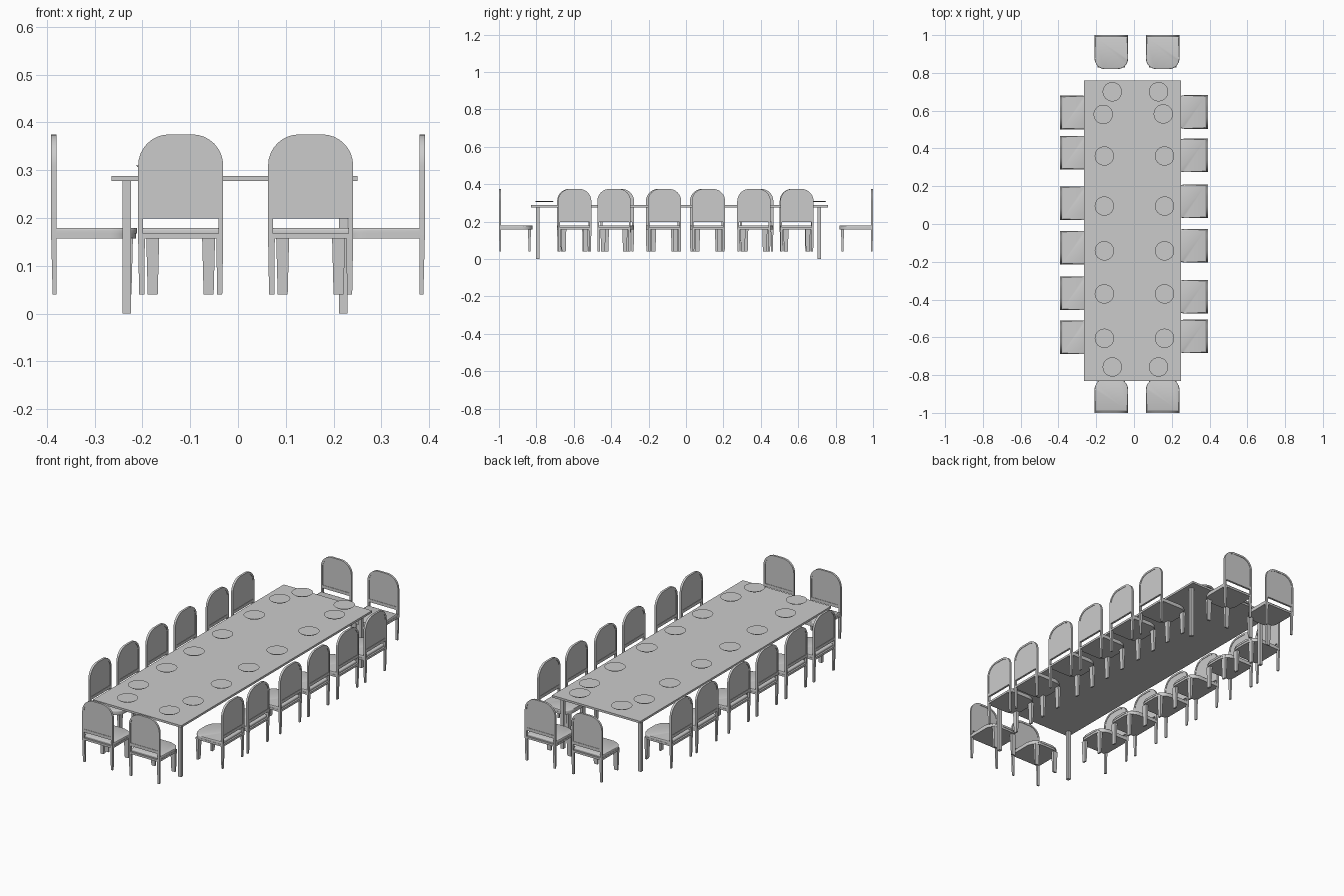
import bpy, bmesh, math
from mathutils import Matrix

if "Cube" in bpy.data.objects:
    bpy.data.objects.remove(bpy.data.objects["Cube"])

grey = bpy.data.materials.new("light grey")
grey.diffuse_color = (0.6, 0.6, 0.6, 1)
grey.use_nodes = True
grey.node_tree.nodes["Principled BSDF"].inputs["Base Color"].default_value = grey.diffuse_color


def finish(name, bm):
    bmesh.ops.recalc_face_normals(bm, faces=bm.faces)
    me = bpy.data.meshes.new(name)
    bm.to_mesh(me)
    bm.free()
    me.materials.append(grey)
    return me


def place(name, me, matrix=Matrix()):
    ob = bpy.data.objects.new(name, me)
    ob.matrix_world = matrix
    bpy.context.collection.objects.link(ob)
    return ob


def frustum(bm, x0, x1, y0, y1, z0, z1, top=None):
    """Box, with an optional different rectangle at the top."""
    a0, a1, b0, b1 = top or (x0, x1, y0, y1)
    lo = [bm.verts.new((x, y, z0)) for x, y in ((x0, y0), (x1, y0), (x1, y1), (x0, y1))]
    hi = [bm.verts.new((x, y, z1)) for x, y in ((a0, b0), (a1, b0), (a1, b1), (a0, b1))]
    bm.faces.new(lo[::-1])
    bm.faces.new(hi)
    for i in range(4):
        j = (i + 1) % 4
        bm.faces.new((lo[i], lo[j], hi[j], hi[i]))


def arch(half, base, top, r, n=8):
    """Outline going up the right side, over two rounded corners and down."""
    pts = [(half, base)]
    for k in range(2 * n + 2):
        i = k if k <= n else k - 1
        a = math.pi / 2 * i / n
        cx = (half - r) if k <= n else -(half - r)
        pts.append((cx + r * math.cos(a), top - r + r * math.sin(a)))
    return pts + [(-half, base)]


def slab(bm, pts, d0, d1, upright):
    """Extrude an outline along y (upright) or z (flat)."""
    def ring(d):
        return [bm.verts.new((u, d, v) if upright else (u, v, d)) for u, v in pts]
    a, b = ring(d0), ring(d1)
    bm.faces.new(a)
    bm.faces.new(b[::-1])
    for i in range(len(pts)):
        j = (i + 1) % len(pts)
        bm.faces.new((a[i], a[j], b[j], b[i]))


# Chair, facing +y with its back at y = 0
H = 0.089
outer = arch(H, 0.158, 0.375, 0.065)
inner = arch(H - 0.01, 0.158, 0.365, 0.055)

# back frame: a strip between two arches
bm = bmesh.new()
rows = [[bm.verts.new((x, y, z)) for x, z in pts]
        for pts, y in ((outer, 0), (outer, 0.011), (inner, 0.011), (inner, 0))]
for k in range(4):
    a, b = rows[k], rows[(k + 1) % 4]
    for i in range(len(outer) - 1):
        bm.faces.new((a[i], a[i + 1], b[i + 1], b[i]))
for i in (0, -1):
    bm.faces.new([r[i] for r in rows])
frustum(bm, -H + 0.008, H - 0.008, 0.0, 0.011, 0.199, 0.215)
frame = finish("back_frame", bm)

# back panel, set in from the frame
bm = bmesh.new()
slab(bm, arch(H - 0.009, 0.21, 0.366, 0.056), 0.002, 0.009, True)
panel = finish("back_panel", bm)

# seat rail and softened cushion, rounded at the front
bm = bmesh.new()
slab(bm, arch(H, 0.0, 0.178, 0.055), 0.157, 0.168, False)
rail = finish("seat_rail", bm)
bm = bmesh.new()
slab(bm, arch(H - 0.001, 0.009, 0.18, 0.055), 0.168, 0.179, False)
rim = [e for e in bm.edges if all(v.co.z > 0.178 for v in e.verts)]
bmesh.ops.bevel(bm, geom=rim, offset=0.005, segments=3, profile=0.5, affect='EDGES')
cushion = finish("seat_cushion", bm)

# tapered legs
bm = bmesh.new()
for s in (-1, 1):
    frustum(bm, s * 0.076, s * 0.087, 0.003, 0.011, 0.04, 0.158,
            (s * 0.075, s * H, 0.0, 0.011))
back_legs = finish("back_legs", bm)
bm = bmesh.new()
for s in (-1, 1):
    frustum(bm, s * 0.048, s * 0.069, 0.159, 0.168, 0.04, 0.158,
            (s * 0.045, s * 0.072, 0.155, 0.171))
front_legs = finish("front_legs", bm)


def chair(x, y, turn):
    m = Matrix.Translation((x, y, 0)) @ Matrix.Rotation(math.radians(turn), 4, 'Z')
    for me in (frame, panel, rail, cushion, back_legs, front_legs):
        ob = place("chair_" + me.name, me, m)
        if turn == 0:
            parts.append(ob)


parts = []
for x in (-0.12, 0.152):
    chair(x, -1.0, 0)
    chair(x, 1.0, 180)
for y in (0.59, 0.378, 0.11, -0.125, -0.367, -0.6):
    chair(-0.391, y, -90)
for y in (0.593, 0.363, 0.12, -0.115, -0.385, -0.595):
    chair(0.391, y, 90)

# Table
bm = bmesh.new()
frustum(bm, -0.265, 0.25, -0.83, 0.76, 0.277, 0.288)
place("table_top", finish("table_top", bm))
bm = bmesh.new()
for x in (-0.233, 0.22):
    for y in (-0.793, 0.712):
        frustum(bm, x - 0.009, x + 0.009, y - 0.009, y + 0.009, 0, 0.278)
place("table_legs", finish("table_legs", bm))

# Plates, just above the table
bm = bmesh.new()
bmesh.ops.create_cone(bm, cap_ends=True, segments=32, radius1=0.043, radius2=0.051, depth=0.006)
plate = finish("plate", bm)
spots = [(x, y) for y in (0.7, -0.757) for x in (-0.115, 0.13)]
spots += [(-0.163, 0.58), (0.155, 0.583)]
spots += [(x, y) for y in (0.36, 0.095, -0.142, -0.37, -0.605) for x in (-0.157, 0.162)]
for x, y in spots:
    place("plate", plate, Matrix.Translation((x, y, 0.307)))

# smooth shading with sharp edges kept (meshes are shared by all chairs)
bpy.ops.object.select_all(action='DESELECT')
for me in (frame, panel, rail, cushion, plate):
    me.shade_smooth()
    me.set_sharp_from_angle(angle=math.radians(35))
